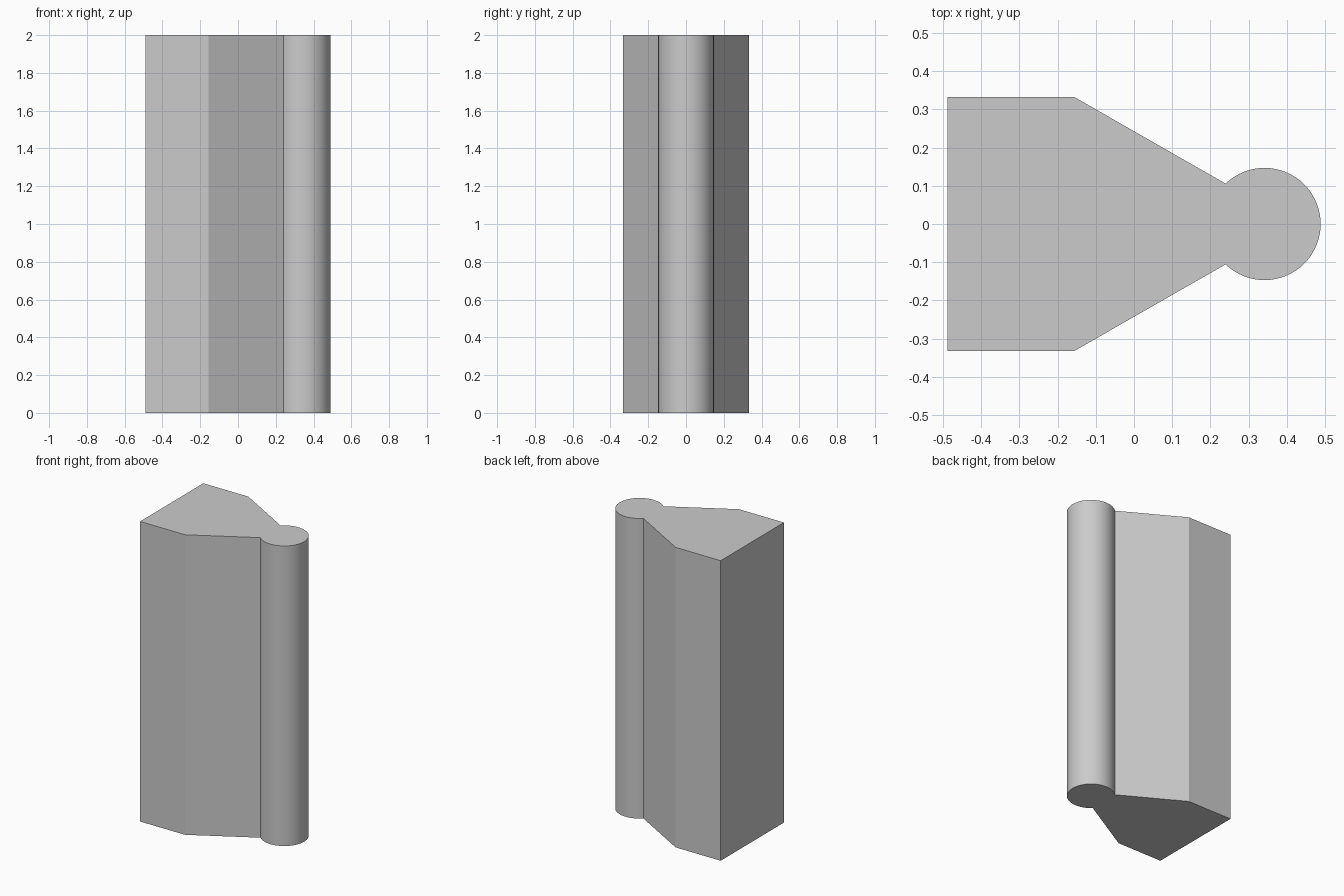
import bpy
import bmesh
from math import cos, sin, pi, radians

cube = bpy.data.objects.get("Cube")
if cube:
    bpy.data.objects.remove(cube, do_unlink=True)

HEIGHT = 2.0
BACK_X, SHOULDER_X, HALF_WIDTH = -0.489, -0.157, 0.333
BEAD_X, BEAD_R = 0.342, 0.147
NECK_ANGLE = radians(134)
SEGMENTS = 48

# Plain grey material
grey = bpy.data.materials.new("plain grey")
grey.use_nodes = True
colour = (0.6, 0.6, 0.6, 1)
grey.diffuse_color = colour
grey.node_tree.nodes["Principled BSDF"].inputs["Base Color"].default_value = colour

# Outline: square back, tapered neck, round bead
outline = [(SHOULDER_X, HALF_WIDTH), (BACK_X, HALF_WIDTH),
           (BACK_X, -HALF_WIDTH), (SHOULDER_X, -HALF_WIDTH)]
for i in range(SEGMENTS + 1):
    a = NECK_ANGLE * (2 * i / SEGMENTS - 1)
    outline.append((BEAD_X + BEAD_R * cos(a), BEAD_R * sin(a)))

# Extrude the outline upward into one solid bar
bm = bmesh.new()
base = bm.faces.new([bm.verts.new((x, y, 0)) for x, y in outline])
top = bmesh.ops.extrude_face_region(bm, geom=[base], use_keep_orig=True)
bmesh.ops.translate(bm, vec=(0, 0, HEIGHT),
                    verts=[g for g in top["geom"] if isinstance(g, bmesh.types.BMVert)])
bmesh.ops.recalc_face_normals(bm, faces=bm.faces)

mesh = bpy.data.meshes.new("beaded_bar")
bm.to_mesh(mesh)
bm.free()
mesh.materials.append(grey)
bar = bpy.data.objects.new("beaded_bar", mesh)
bpy.context.collection.objects.link(bar)

# Smooth bead, crisp corners
bpy.ops.object.select_all(action="DESELECT")
bar.select_set(True)
bpy.context.view_layer.objects.active = bar
bpy.ops.object.shade_smooth_by_angle(angle=radians(20))
